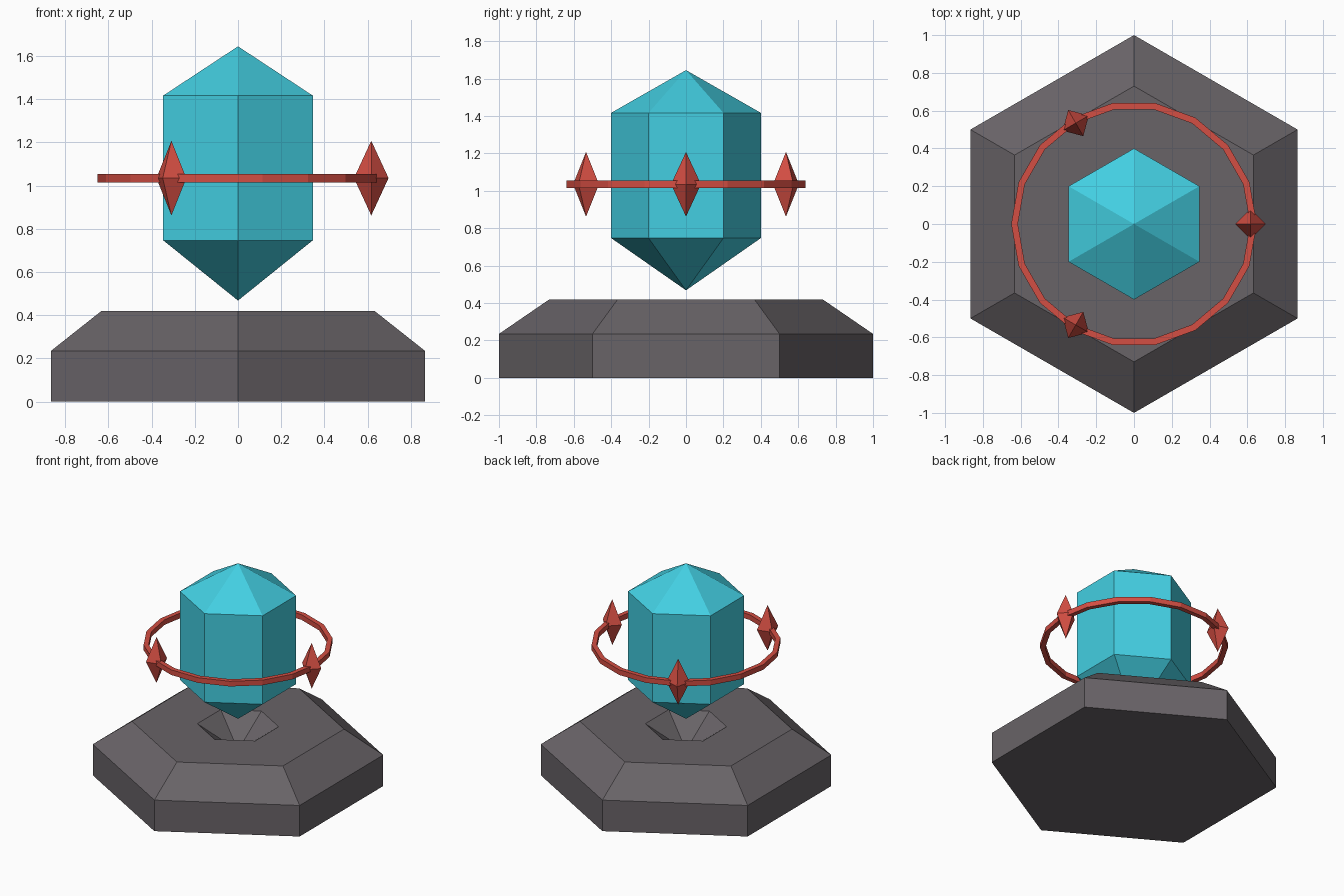
import bpy, bmesh, math

cube = bpy.data.objects.get("Cube")
if cube:
    bpy.data.objects.remove(cube, do_unlink=True)


def material(name, srgb):
    lin = [((c / 255 + 0.055) / 1.055) ** 2.4 for c in srgb] + [1.0]
    m = bpy.data.materials.new(name)
    m.use_nodes = True
    m.diffuse_color = lin
    m.node_tree.nodes["Principled BSDF"].inputs["Base Color"].default_value = lin
    return m


STONE = material("dark_stone", (104, 99, 103))
CYAN = material("cyan_crystal", (67, 207, 226))
RED = material("red_metal", (212, 78, 67))


def lathe(name, profile, sides, mat, phase=0.0, closed=False, location=(0, 0, 0)):
    """Faceted solid of revolution from (radius, z) points; radius 0 is a tip."""
    bm = bmesh.new()
    rings = []
    for r, z in profile:
        if r == 0:
            rings.append([bm.verts.new((0, 0, z))] * sides)
        else:
            rings.append([bm.verts.new((r * math.cos(phase + math.tau * i / sides),
                                        r * math.sin(phase + math.tau * i / sides), z))
                          for i in range(sides)])
    pairs = list(zip(rings, rings[1:]))
    if closed:
        pairs.append((rings[-1], rings[0]))
    for a, b in pairs:
        for i in range(sides):
            j = (i + 1) % sides
            bm.faces.new(list(dict.fromkeys((a[i], a[j], b[j], b[i]))))
    if not closed and profile[0][0] > 0:
        bm.faces.new(rings[0])
    bmesh.ops.recalc_face_normals(bm, faces=bm.faces)
    mesh = bpy.data.meshes.new(name)
    bm.to_mesh(mesh)
    bm.free()
    mesh.materials.append(mat)
    obj = bpy.data.objects.new(name, mesh)
    obj.location = location
    bpy.context.collection.objects.link(obj)
    return obj


# Hexagonal pedestal with bevelled rim and a pointed socket in the top
lathe("pedestal", [(1.0, 0), (1.0, 0.235), (0.73, 0.42), (0.28, 0.42), (0, 0.23)],
      6, STONE, math.pi / 2)

# Floating hexagonal crystal
lathe("crystal", [(0, 0.468), (0.4, 0.747), (0.4, 1.417), (0, 1.645)],
      6, CYAN, math.pi / 2)

# Ring of square section around the crystal
lathe("orbit_ring", [(0.615, 1.015), (0.65, 1.015), (0.65, 1.054), (0.615, 1.054)],
      18, RED, closed=True)

# Three spiked studs spaced evenly on the ring
for k in range(3):
    a = math.tau * k / 3
    lathe(f"ring_stud_{k + 1}", [(0, -0.173), (0.08, 0), (0, 0.173)], 4, RED, a,
          location=(0.617 * math.cos(a), 0.617 * math.sin(a), 1.035))
